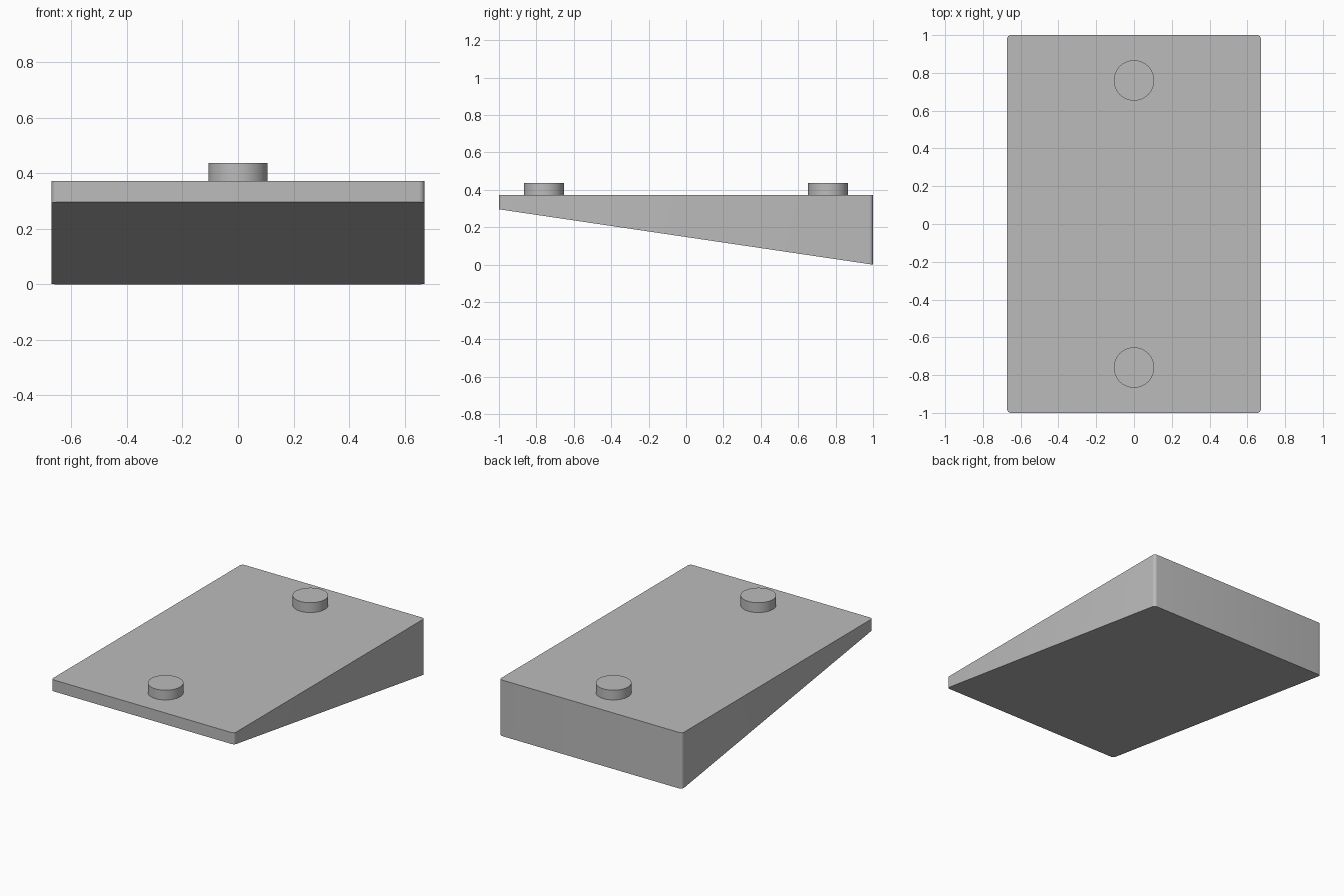
import bpy, bmesh
from math import sin, cos, pi

cube = bpy.data.objects.get("Cube")
if cube:
    bpy.data.objects.remove(cube, do_unlink=True)

HALF_W, HALF_L, CORNER = 0.672, 1.0, 0.02
TOP, FRONT_Z = 0.372, 0.296
PEG_R, PEG_Y, PEG_TOP = 0.107, 0.76, 0.437

grey = bpy.data.materials.new("plain grey")
grey.use_nodes = True
grey.diffuse_color = (0.5, 0.5, 0.5, 1)
grey.node_tree.nodes["Principled BSDF"].inputs["Base Color"].default_value = (0.5, 0.5, 0.5, 1)


def underside(y):
    """Height of the sloping underside, low at the back."""
    return FRONT_Z * (HALF_L - y) / (2 * HALF_L)


def prism(name, outline, bottom, top):
    """Upright solid over an outline, with the bottom height given by a rule."""
    bm = bmesh.new()
    lower = [bm.verts.new((x, y, bottom(y))) for x, y in outline]
    upper = [bm.verts.new((x, y, top)) for x, y in outline]
    bm.faces.new(lower[::-1])
    bm.faces.new(upper)
    n = len(outline)
    for i in range(n):
        j = (i + 1) % n
        bm.faces.new((lower[i], lower[j], upper[j], upper[i]))
    mesh = bpy.data.meshes.new(name)
    bm.to_mesh(mesh)
    bm.free()
    mesh.materials.append(grey)
    obj = bpy.data.objects.new(name, mesh)
    bpy.context.collection.objects.link(obj)
    bpy.ops.object.select_all(action="DESELECT")
    obj.select_set(True)
    bpy.context.view_layer.objects.active = obj
    bpy.ops.object.shade_smooth_by_angle(angle=pi / 6)


def arc(cx, cy, r, start, sweep, steps):
    return [(cx + r * cos(start + sweep * i / steps),
             cy + r * sin(start + sweep * i / steps)) for i in range(steps + 1)]


# Wedge with rounded upright corners
outline = []
for k, (sx, sy) in enumerate(((1, 1), (-1, 1), (-1, -1), (1, -1))):
    outline += arc(sx * (HALF_W - CORNER), sy * (HALF_L - CORNER),
                   CORNER, k * pi / 2, pi / 2, 6)
prism("wedge_body", outline, underside, TOP)

# Round pegs near both ends of the top
for name, y in (("front_peg", -PEG_Y), ("back_peg", PEG_Y)):
    circle = arc(0, y, PEG_R, 0, 2 * pi, 48)[:-1]
    prism(name, circle, lambda _: TOP, PEG_TOP)
